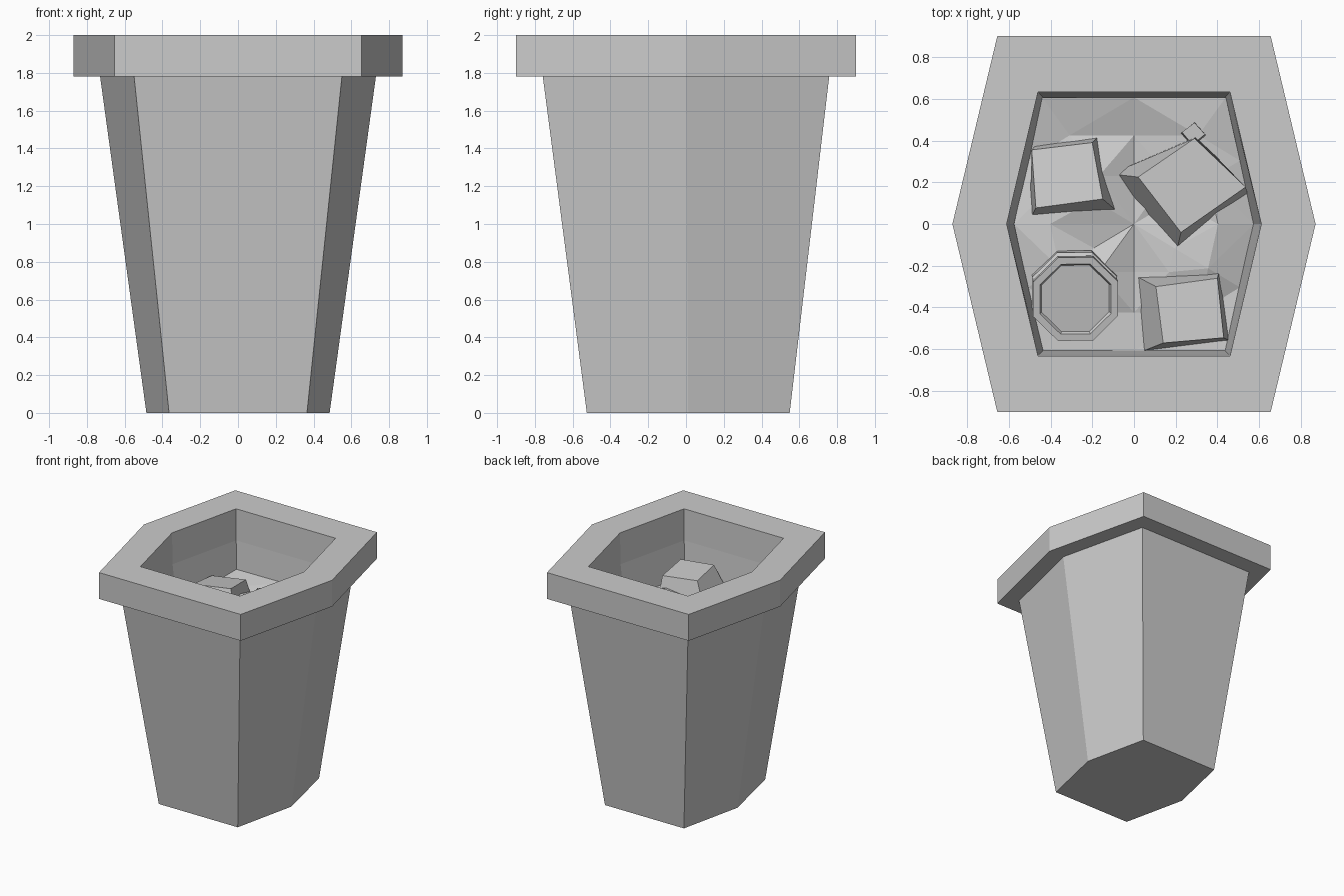
import bpy, bmesh, math, random
from mathutils import Matrix, Vector

if "Cube" in bpy.data.objects:
    bpy.data.objects.remove(bpy.data.objects["Cube"])

random.seed(4)


def new_object(name, bm):
    bmesh.ops.recalc_face_normals(bm, faces=bm.faces)
    me = bpy.data.meshes.new(name)
    bm.to_mesh(me)
    bm.free()
    ob = bpy.data.objects.new(name, me)
    bpy.context.collection.objects.link(ob)
    return ob


def loft(name, rings, cap_start=True, cap_end=True):
    bm = bmesh.new()
    loops = [[bm.verts.new(p) for p in r] for r in rings]
    for a, b in zip(loops, loops[1:]):
        n = len(a)
        for i in range(n):
            j = (i + 1) % n
            bm.faces.new((a[i], a[j], b[j], b[i]))
    if cap_start:
        bm.faces.new(loops[0][::-1])
    if cap_end:
        bm.faces.new(loops[-1])
    return new_object(name, bm)


def hexagon(corner_x, side_x, y, z, shift=0.0):
    # Elongated hexagon: flat front and back, pointed sides
    return [(-corner_x, -y + shift, z), (corner_x, -y + shift, z), (side_x, shift, z),
            (corner_x, y + shift, z), (-corner_x, y + shift, z), (-side_x, shift, z)]


# Tapered bin with overhanging rim and hollow inside
loft("bin_body", [
    hexagon(0.365, 0.485, 0.537, 0.0, 0.012),
    hexagon(0.55, 0.73, 0.758, 1.78),
    hexagon(0.655, 0.87, 0.90, 1.78),
    hexagon(0.655, 0.87, 0.90, 2.0),
    hexagon(0.46, 0.61, 0.632, 2.0),
    hexagon(0.455, 0.605, 0.626, 1.74),
    hexagon(0.43, 0.565, 0.60, 1.38),
], cap_end=False)


# Lumpy layer of rubbish filling the bin
def rubbish_layer():
    bm = bmesh.new()
    edge = [Vector(p) for p in hexagon(0.44, 0.575, 0.607, 1.48)]
    outline = []
    for i, p in enumerate(edge):
        outline += [p, (p + edge[(i + 1) % 6]) / 2]
    loops = []
    for s in (1.0, 0.7, 0.38):
        loops.append([bm.verts.new((p.x * s, p.y * s, 1.48 + random.uniform(-0.04, 0.05)))
                      for p in outline])
    centre = bm.verts.new((0, 0, 1.47))
    for i in range(12):
        j = (i + 1) % 12
        for a, b in zip(loops, loops[1:]):
            bm.faces.new((a[i], a[j], b[j], b[i]))
        bm.faces.new((loops[-1][i], loops[-1][j], centre))
    bmesh.ops.triangulate(bm, faces=bm.faces)
    new_object("rubbish_layer", bm)


rubbish_layer()


# Crumpled boxes resting on the rubbish
def box(name, top, bottom, z_top, z_bottom):
    loft(name, [[(x, y, z_bottom) for x, y in bottom],
                [(x, y, z) for (x, y), z in zip(top, z_top)]])


box("left_box",
    [(-.49, .355), (-.20, .39), (-.15, .12), (-.47, .077)],
    [(-.47, .38), (-.17, .42), (-.06, .043), (-.50, .02)],
    (1.54, 1.57, 1.61, 1.58), 1.43)
box("large_box",
    [(.02, .225), (.29, .41), (.535, .177), (.225, -.04)],
    [(-.11, .24), (.30, .42), (.545, .14), (.20, -.15)],
    (1.62, 1.63, 1.62, 1.62), 1.42)
box("front_box",
    [(.105, -.30), (.40, -.26), (.43, -.545), (.14, -.57)],
    [(.01, -.25), (.41, -.22), (.46, -.56), (.04, -.61)],
    (1.62, 1.60, 1.62, 1.64), 1.43)
box("small_scrap",
    [(.23, .44), (.29, .485), (.34, .43), (.28, .38)],
    [(.22, .43), (.29, .49), (.35, .42), (.28, .36)],
    (1.55, 1.57, 1.56, 1.56), 1.44)

# Octagonal tin can, stepped and tilted toward the front
profile = [(0.20, -0.20), (0.22, -0.17), (0.22, -0.12), (0.205, -0.11), (0.205, -0.05),
           (0.22, -0.04), (0.22, 0.0), (0.185, 0.0), (0.175, -0.02)]
can = loft("tin_can", [[(r * math.cos(math.radians(22.5 + 45 * k)),
                         r * math.sin(math.radians(22.5 + 45 * k)), z) for k in range(8)]
                       for r, z in profile])
can.matrix_world = (Matrix.Translation((-0.28, -0.36, 1.62)) @ Matrix.Rotation(0.2, 4, 'X')
                    @ Matrix.Rotation(0.04, 4, 'Y'))
